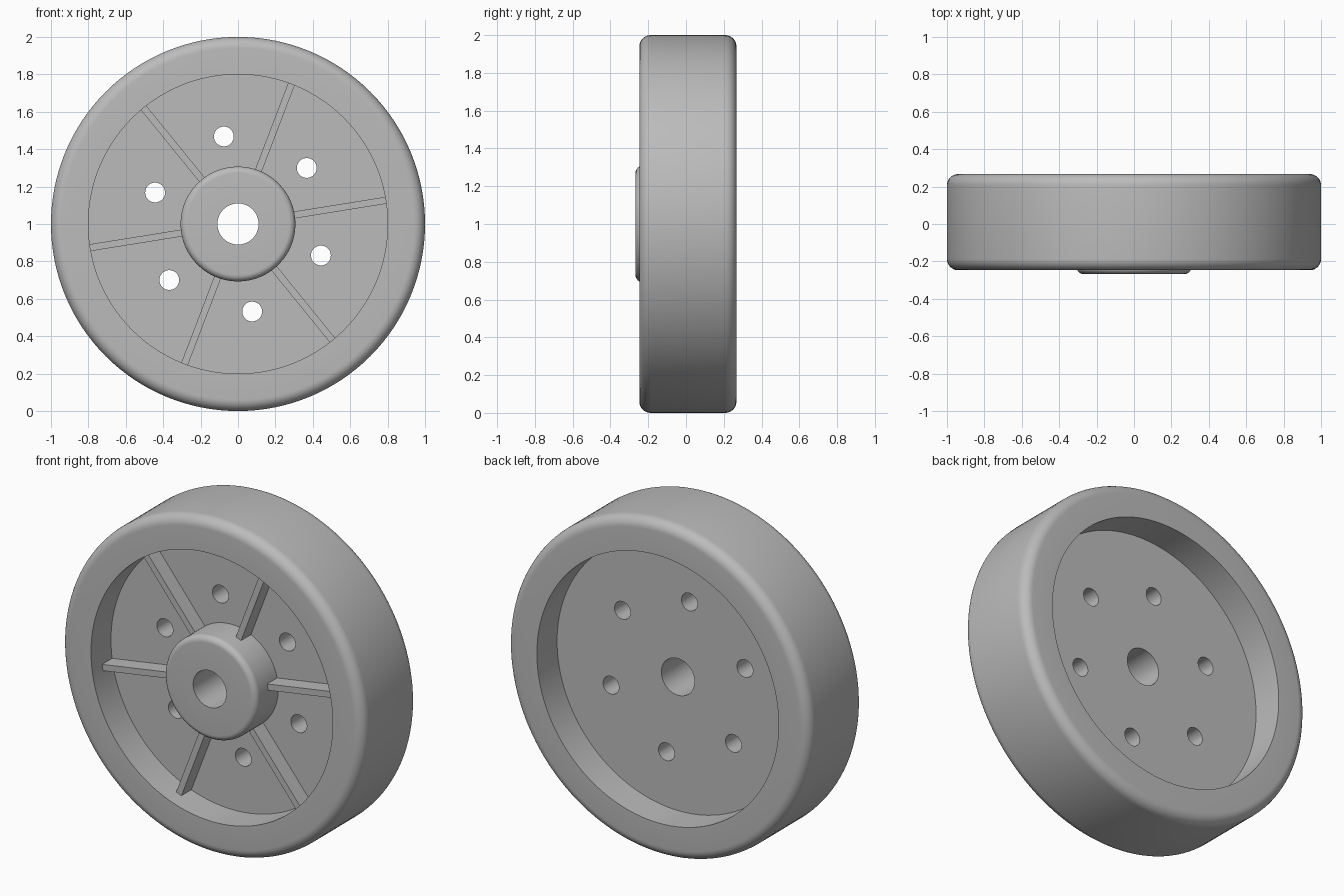
import bpy, bmesh
from math import sin, cos, pi, radians
from mathutils import Matrix, Vector

if "Cube" in bpy.data.objects:
    bpy.data.objects.remove(bpy.data.objects["Cube"])

CENTRE = Vector((0, 0, 1))
FRONT, BACK = -0.247, 0.267          # rim faces
WEB_FRONT, WEB_BACK = -0.058, 0.076  # thin disc between rim and hub
HUB_FRONT, HUB_R, BORE_R = -0.267, 0.307, 0.11
RECESS_R = 0.8

grey = bpy.data.materials.new("light_grey")
grey.diffuse_color = (0.5, 0.5, 0.5, 1)
grey.use_nodes = True
grey.node_tree.nodes["Principled BSDF"].inputs["Base Color"].default_value = grey.diffuse_color


def make_object(name, bm):
    bmesh.ops.recalc_face_normals(bm, faces=bm.faces)
    mesh = bpy.data.meshes.new(name)
    bm.to_mesh(mesh)
    bm.free()
    mesh.materials.append(grey)
    obj = bpy.data.objects.new(name, mesh)
    bpy.context.collection.objects.link(obj)
    return obj


def arc(r, y, radius, start, end, steps=8):
    """Rounded corner in the (radius, y) profile plane."""
    angles = [radians(start + (end - start) * i / steps) for i in range(steps + 1)]
    return [(r + radius * cos(a), y + radius * sin(a)) for a in angles]


def lathe(name, profile, segments=128):
    """Revolve a closed (radius, y) profile around the axle."""
    bm = bmesh.new()
    verts = [bm.verts.new((r, y, 1)) for r, y in profile]
    edges = [bm.edges.new((verts[i - 1], verts[i])) for i in range(len(verts))]
    bmesh.ops.spin(bm, geom=verts + edges, cent=CENTRE, axis=(0, 1, 0),
                   angle=2 * pi, steps=segments)
    bmesh.ops.remove_doubles(bm, verts=bm.verts, dist=1e-4)
    return make_object(name, bm)


def smooth(obj):
    bpy.ops.object.select_all(action='DESELECT')
    obj.select_set(True)
    bpy.context.view_layer.objects.active = obj
    bpy.ops.object.shade_smooth_by_angle(angle=radians(30))


# Wheel body: bore, hub boss, front recess, rounded rim, back recess
fillet, hub_fillet = 0.06, 0.035
profile = [(BORE_R, WEB_BACK), (BORE_R, HUB_FRONT)]
profile += arc(HUB_R - hub_fillet, HUB_FRONT + hub_fillet, hub_fillet, -90, 0)
profile += [(HUB_R, WEB_FRONT), (RECESS_R, WEB_FRONT), (RECESS_R, FRONT)]
profile += arc(1 - fillet, FRONT + fillet, fillet, -90, 0)
profile += arc(1 - fillet, BACK - fillet, fillet, 0, 90)
profile += [(RECESS_R, BACK), (RECESS_R, WEB_BACK)]
wheel = lathe("wheel_body", profile)

# Six round holes through the web
bm = bmesh.new()
for i in range(6):
    a = radians(-20.8 + 60 * i)
    place = Matrix.Translation((0.474 * cos(a), 0, 1 + 0.474 * sin(a)))
    bmesh.ops.create_cone(bm, cap_ends=True, segments=32, radius1=0.053, radius2=0.053,
                          depth=0.4, matrix=place @ Matrix.Rotation(pi / 2, 4, 'X'))
cutter = make_object("hole_cutter", bm)
cutter.hide_render = True
cut = wheel.modifiers.new("holes", 'BOOLEAN')
cut.operation, cut.solver, cut.object = 'DIFFERENCE', 'EXACT', cutter
bpy.context.view_layer.objects.active = wheel
bpy.ops.object.modifier_apply(modifier=cut.name)
bpy.data.objects.remove(cutter)
smooth(wheel)

# Six stiffening ribs from hub to rim, ends slightly embedded
rib_front, r0, r1 = -0.152, HUB_R - 0.01, RECESS_R + 0.01
size = (r1 - r0, WEB_FRONT + 0.01 - rib_front, 0.037)
for i in range(6):
    bm = bmesh.new()
    turn = Matrix.Translation(CENTRE) @ Matrix.Rotation(-radians(9.1 + 60 * i), 4, 'Y')
    offset = Matrix.Translation(((r0 + r1) / 2, rib_front + size[1] / 2, 0))
    bmesh.ops.create_cube(bm, size=1, matrix=turn @ offset @ Matrix.Diagonal((*size, 1)))
    make_object(f"rib_{i + 1}", bm)
